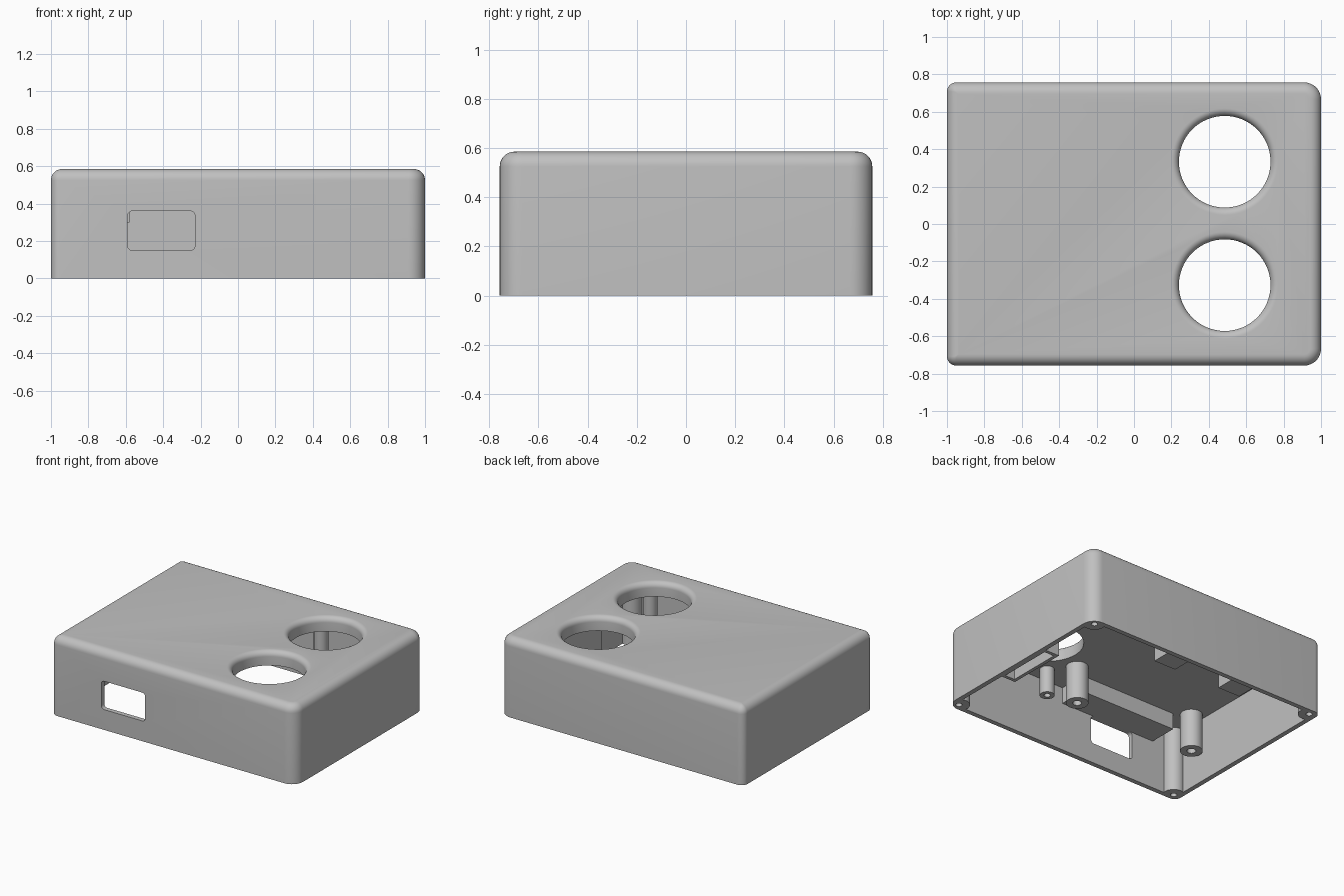
import bpy, bmesh, math

if "Cube" in bpy.data.objects:
    bpy.data.objects.remove(bpy.data.objects["Cube"])

W, D, H = 1.0, 0.757, 0.585        # half width, half depth, height
CEIL = 0.48                        # underside of the thick lid
WALL = 0.035

plastic = bpy.data.materials.new("grey plastic")
plastic.diffuse_color = (0.53, 0.53, 0.53, 1)
plastic.use_nodes = True
plastic.node_tree.nodes["Principled BSDF"].inputs["Base Color"].default_value = plastic.diffuse_color


def make(name, bm):
    bmesh.ops.remove_doubles(bm, verts=bm.verts, dist=1e-5)
    bmesh.ops.recalc_face_normals(bm, faces=bm.faces)
    me = bpy.data.meshes.new(name)
    bm.to_mesh(me)
    bm.free()
    ob = bpy.data.objects.new(name, me)
    bpy.context.collection.objects.link(ob)
    me.materials.append(plastic)
    return ob


def rounded_rect(x0, x1, y0, y1, r_left, r_right, n=8):
    pts = []
    for cx, cy, a, r in ((x1, y1, 0, r_right), (x0, y1, 90, r_left),
                         (x0, y0, 180, r_left), (x1, y0, 270, r_right)):
        sx, sy = (1 if cx == x1 else -1), (1 if cy == y1 else -1)
        for i in range(n + 1):
            t = math.radians(a + 90 * i / n)
            pts.append((cx - sx * r + r * math.cos(t), cy - sy * r + r * math.sin(t)))
    return pts


def loft(name, rings):
    """Closed solid through rings of 3D points, capped at both ends."""
    bm = bmesh.new()
    rows = [[bm.verts.new(p) for p in ring] for ring in rings]
    n = len(rows[0])
    for a, b in zip(rows, rows[1:]):
        for i in range(n):
            j = (i + 1) % n
            bm.faces.new((a[i], a[j], b[j], b[i]))
    bm.faces.new(rows[0][::-1])
    bm.faces.new(rows[-1])
    return make(name, bm)


def lathe(name, x, y, profile, n=32):
    rings = [[(x + r * math.cos(2 * math.pi * i / n), y + r * math.sin(2 * math.pi * i / n), z)
              for i in range(n)] for r, z in profile]
    return loft(name, rings)


def box(name, x0, x1, y0, y1, z0, z1):
    return loft(name, [[(x0, y0, z), (x1, y0, z), (x1, y1, z), (x0, y1, z)] for z in (z0, z1)])


def cut(target, cutter):
    m = target.modifiers.new("cut", 'BOOLEAN')
    m.operation, m.solver, m.object = 'DIFFERENCE', 'EXACT', cutter
    bpy.context.view_layer.objects.active = target
    bpy.ops.object.modifier_apply(modifier=m.name)
    bpy.data.objects.remove(cutter)


# case shell: rounded footprint with a rounded top edge
R = 0.06
steps = [(0, 0)] + [(R * (1 - math.cos(t)), H - R + R * math.sin(t))
                    for t in (math.pi / 2 * i / 8 for i in range(9))]
case = loft("case", [[(x, y, z) for x, y in rounded_rect(-W + d, W - d, -D + d, D - d,
                     max(0.05 - d, 0.004), 0.09 - d)] for d, z in steps])

# cavity, leaving a screw column in each corner
cavity = loft("cavity", [[(x, y, z) for x, y in rounded_rect(-W + WALL, W - WALL, -D + WALL,
              D - WALL, 0.02, 0.055)] for z in (-0.1, CEIL)])
corners = [(sx * 0.94, sy * 0.707) for sx in (-1, 1) for sy in (-1, 1)]
for x, y in corners:
    cut(cavity, lathe("column", x, y, [(0.075, -0.2), (0.075, 0.6)]))
cut(case, cavity)
for x, y in corners:
    cut(case, lathe("pilot_hole", x, y, [(0.022, -0.1), (0.022, 0.5)], 16))

# two round openings with rolled upper edges
F = 0.04
for y in (0.333, -0.327):
    prof = [(0.245, 0.3)] + [(0.245 + F * (1 - math.cos(t)), H - F + F * math.sin(t))
                             for t in (math.pi / 2 * i / 8 for i in range(9))]
    prof.append((0.245 + F, H + 0.1))
    cut(case, lathe("round_opening", 0.485, y, prof, 64))

# front port
port = rounded_rect(-0.59, -0.23, 0.15, 0.36, 0.025, 0.025, 6)
cut(case, loft("port", [[(x, y, z) for x, z in port] for y in (-0.9, -0.65)]))


def post(name, x, y, r, hole, z0):
    # hollow stand-off hanging from the lid
    return lathe(name, x, y, [(hole, z0 + 0.2), (hole, z0), (r, z0), (r, CEIL + 0.01)])


parts = [case]
# board stand-offs
for x in (0.125, -0.875):
    parts.append(post("board_post", x, -0.444, 0.076, 0.03, 0.20))
# sensor stand-offs around the openings
for x in (0.257, 0.713):
    for y in (-0.6, 0.606):
        parts.append(post("sensor_post", x, y, 0.05, 0.022, 0.28))

# thickened bar above the port
parts.append(box("port_bar", -0.77, 0.02, -D + 0.02, -0.51, 0.36, CEIL + 0.01))

# open pocket on the end wall
pocket = box("end_pocket", 0.85, 0.98, -0.23, 0.23, 0.0, CEIL + 0.01)
cut(pocket, box("pocket_space", 0.875, 0.955, -0.205, 0.205, -0.1, CEIL))
parts.append(pocket)

# rear mounting blocks with screw holes
for x in (-0.1, -0.66):
    block = box("rear_block", x - 0.1, x + 0.08, 0.19, 0.41, 0.30, CEIL + 0.01)
    cut(block, lathe("block_hole", x - 0.03, 0.345, [(0.022, 0.2), (0.022, 0.42)], 16))
    parts.append(block)

# smooth rounded surfaces, crisp edges
for ob in parts:
    bpy.ops.object.select_all(action='DESELECT')
    ob.select_set(True)
    bpy.context.view_layer.objects.active = ob
    bpy.ops.object.shade_smooth_by_angle(angle=math.radians(30))
